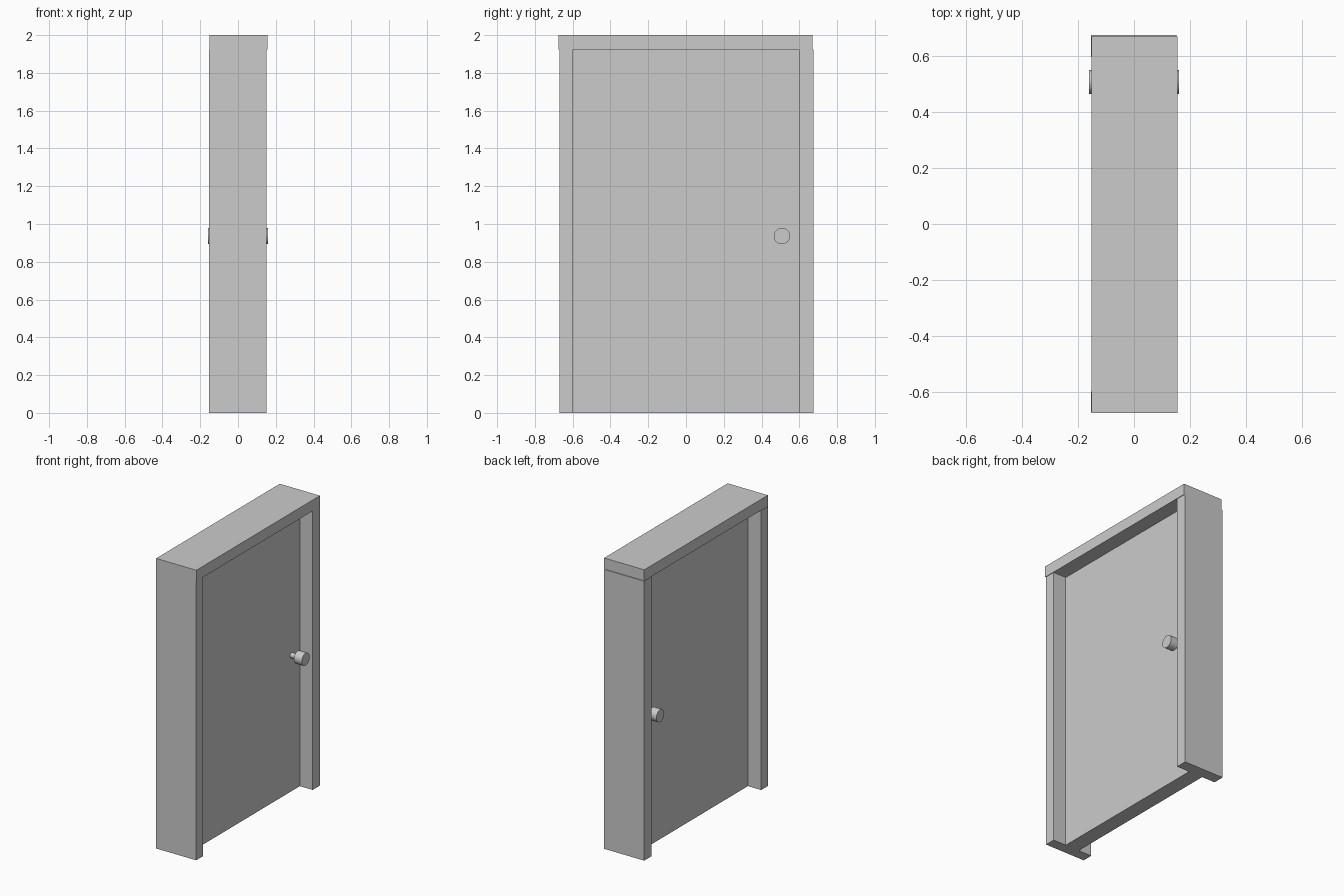
import bpy
from math import pi

cube = bpy.data.objects.get("Cube")
if cube:
    bpy.data.objects.remove(cube, do_unlink=True)

grey = bpy.data.materials.new("light grey")
grey.use_nodes = True
colour = (0.6, 0.6, 0.6, 1)
grey.diffuse_color = colour
grey.node_tree.nodes["Principled BSDF"].inputs["Base Color"].default_value = colour


def box(name, x, y, z):
    """Box spanning the given (low, high) ranges."""
    spans = (x, y, z)
    bpy.ops.mesh.primitive_cube_add(size=1, location=[(a + b) / 2 for a, b in spans])
    ob = bpy.context.object
    ob.name = name
    ob.scale = [b - a for a, b in spans]
    bpy.ops.object.transform_apply(location=False, rotation=False, scale=True)
    ob.data.materials.append(grey)


def rod(name, radius, x0, x1):
    """Smooth cylinder along x at the handle position."""
    bpy.ops.mesh.primitive_cylinder_add(
        vertices=32, radius=radius, depth=abs(x1 - x0),
        location=((x0 + x1) / 2, 0.508, 0.936), rotation=(0, pi / 2, 0))
    ob = bpy.context.object
    ob.name = name
    bpy.ops.object.shade_smooth_by_angle()
    ob.data.materials.append(grey)


# Frame: the header sits slightly offset on the two posts
head_z = 1.924
box("frame_header", (-0.151, 0.155), (-0.675, 0.67), (head_z, 2))
box("front_post", (-0.154, 0.151), (-0.671, -0.598), (0, head_z))
box("back_post", (-0.154, 0.151), (0.597, 0.675), (0, head_z))

# Door panel set midway in the frame
box("door_panel", (-0.053, 0.053), (-0.598, 0.597), (0, head_z))

# A knob on a thin stem on each side
for side, label in ((1, "left"), (-1, "right")):
    rod(label + "_knob_stem", 0.018, side * 0.05, side * 0.105)
    rod(label + "_knob", 0.043, side * 0.1, side * 0.16)
